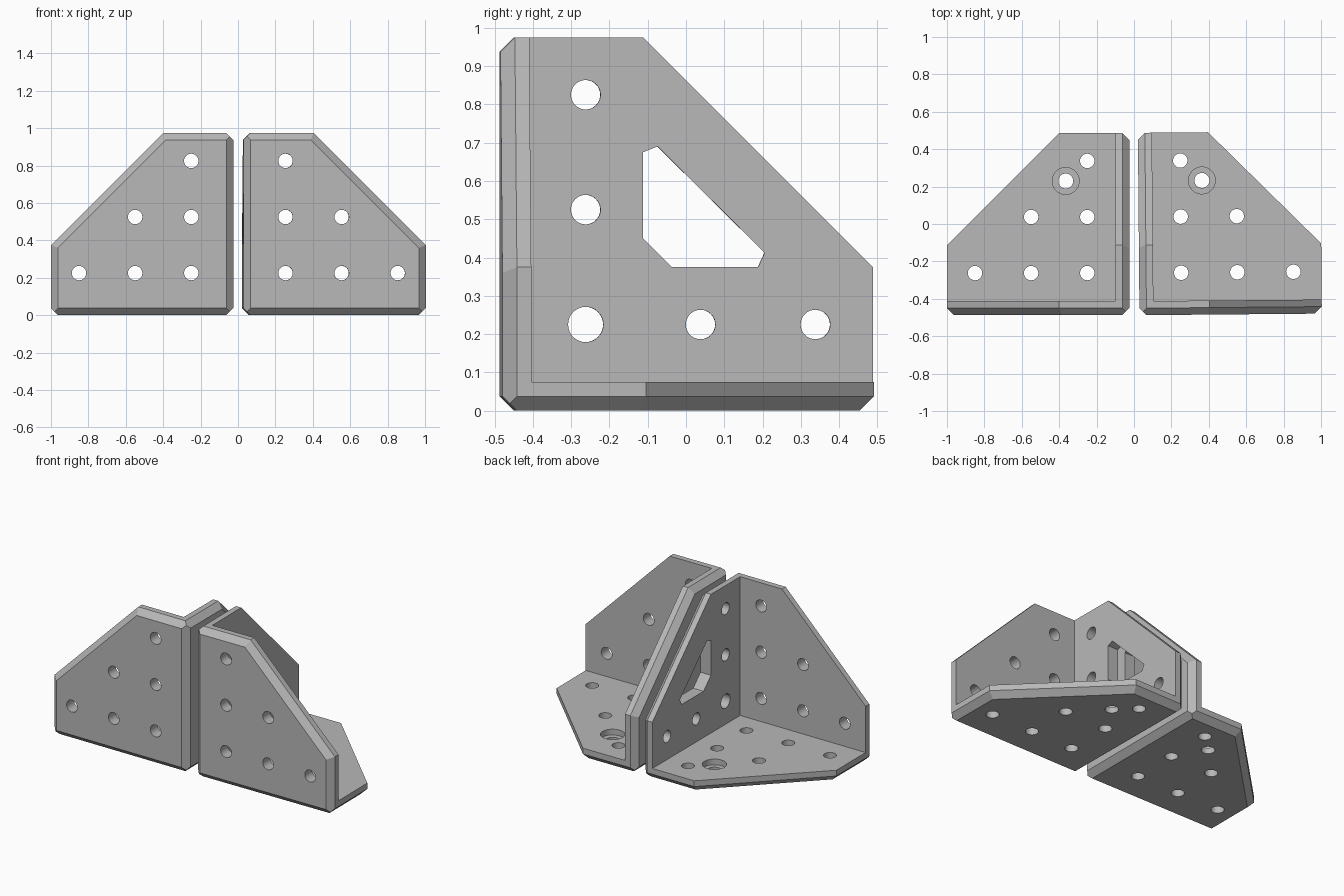
import bpy, bmesh, math
from mathutils import Matrix, Vector

if "Cube" in bpy.data.objects:
    bpy.data.objects.remove(bpy.data.objects["Cube"])

L, S, T, C = 0.975, 0.375, 0.075, 0.0375   # leg length, short edge, thickness, chamfer
HOLE_R = 0.0385

grey = bpy.data.materials.new("light grey")
grey.diffuse_color = (0.48, 0.48, 0.48, 1)
grey.use_nodes = True
grey.node_tree.nodes["Principled BSDF"].inputs["Base Color"].default_value = grey.diffuse_color


def to_object(bm, name):
    bmesh.ops.recalc_face_normals(bm, faces=bm.faces[:])
    mesh = bpy.data.meshes.new(name)
    bm.to_mesh(mesh)
    bm.free()
    obj = bpy.data.objects.new(name, mesh)
    bpy.context.collection.objects.link(obj)
    return obj


def add_box(bm, lo, hi):
    size = hi - lo
    m = Matrix.Translation([(lo + hi) / 2] * 3) @ Matrix.Diagonal((size, size, size, 1))
    bmesh.ops.create_cube(bm, size=1, matrix=m)


def add_prism(bm, points, axis, lo, hi):
    """Extrude a 2D outline along an axis; the outline lies in the other two axes."""
    def place(p, d):
        co = list(p)
        co.insert(axis, d)
        return bm.verts.new(co)
    face = bm.faces.new([place(p, lo) for p in points])
    ext = bmesh.ops.extrude_face_region(bm, geom=[face])
    shift = Vector((0, 0, 0))
    shift[axis] = hi - lo
    bmesh.ops.translate(bm, vec=shift, verts=[v for v in ext["geom"] if isinstance(v, bmesh.types.BMVert)])


def circle(u, v, r, n=32):
    return [(u + r * math.cos(2 * math.pi * i / n), v + r * math.sin(2 * math.pi * i / n)) for i in range(n)]


def slice_off(bm, normal, limit):
    """Keep the part of a convex solid where normal . p <= limit."""
    n = Vector(normal)
    geom = bm.verts[:] + bm.edges[:] + bm.faces[:]
    cut = bmesh.ops.bisect_plane(bm, geom=geom, dist=1e-6, plane_co=n * limit / n.length_squared,
                                 plane_no=n, clear_outer=True)
    edges = [e for e in cut["geom_cut"] if isinstance(e, bmesh.types.BMEdge)]
    if edges and any(e.is_boundary for e in edges):
        bmesh.ops.contextual_create(bm, geom=[e for e in edges if e.is_boundary])


def bracket(name, side):
    # Chamfered corner block
    bm = bmesh.new()
    add_box(bm, 0, L)
    for a in range(3):
        u, v = [i for i in range(3) if i != a]

        def vec(na, nu, nv):
            n = [0, 0, 0]
            n[a], n[u], n[v] = na, nu, nv
            return n
        slice_off(bm, vec(0, 1, 1), L + S)                               # slanted edge
        slice_off(bm, vec(0, -1, -1), -C)                                # corner edge chamfer
        slice_off(bm, vec(-math.sqrt(2), 1, 1), L + S - C * math.sqrt(2))  # slant chamfer
        slice_off(bm, vec(-1, 1, 0), L - C)                              # end chamfers
        slice_off(bm, vec(-1, 0, 1), L - C)
    body = to_object(bm, name)

    # Hollow that leaves the three walls
    hollow = bmesh.new()
    add_box(hollow, T, 1.5)

    # Screw holes and the side window
    holes = bmesh.new()
    grid = [0.225, 0.525, 0.825]
    for axis in range(3):
        for i, u in enumerate(grid):
            for j, v in enumerate(grid):
                if i + j > 2 or (axis == 0 and i == j == 1):
                    continue
                r = 0.046 if axis == 0 and i == j == 0 else HOLE_R
                add_prism(holes, circle(u, v, r), axis, -0.05, 0.12)
    add_prism(holes, circle(0.34, 0.7175, 0.04), 2, -0.05, 0.12)
    window = [(0.375, 0.675), (0.4125, 0.69), (0.6925, 0.4125), (0.675, 0.375), (0.45, 0.375), (0.375, 0.45)]
    add_prism(holes, window, 0, -0.05, 0.12)

    # Counterbore in the floor
    bore = bmesh.new()
    add_prism(bore, circle(0.34, 0.7175, 0.072), 2, T / 2, 0.15)

    cutters = [to_object(b, n) for b, n in ((hollow, "hollow_cutter"), (holes, "hole_cutter"), (bore, "bore_cutter"))]
    for cutter in cutters:
        cutter.hide_render = True
        mod = body.modifiers.new("cut", 'BOOLEAN')
        mod.operation, mod.solver, mod.object = 'DIFFERENCE', 'EXACT', cutter
    deps = bpy.context.evaluated_depsgraph_get()
    mesh = bpy.data.meshes.new_from_object(body.evaluated_get(deps))
    body.modifiers.clear()
    body.data = mesh
    for cutter in cutters:
        bpy.data.objects.remove(cutter)

    # Position: the left bracket mirrors the right one
    mesh.transform(Matrix.Translation((0.025, -L / 2, 0)))
    if side < 0:
        mesh.transform(Matrix.Diagonal((-1, 1, 1, 1)))
        mesh.flip_normals()
    else:
        pivot = Matrix.Translation((0.5, 0, 0))
        turn = pivot @ Matrix.Rotation(math.radians(0.5), 4, 'Z') @ pivot.inverted()
        mesh.transform(Matrix.Translation((0, 0.004, 0)) @ turn)
    mesh.materials.clear()
    mesh.materials.append(grey)

    bpy.ops.object.select_all(action='DESELECT')
    body.select_set(True)
    bpy.context.view_layer.objects.active = body
    bpy.ops.object.shade_smooth_by_angle(angle=math.radians(25))


bracket("left_bracket", -1)
bracket("right_bracket", 1)
